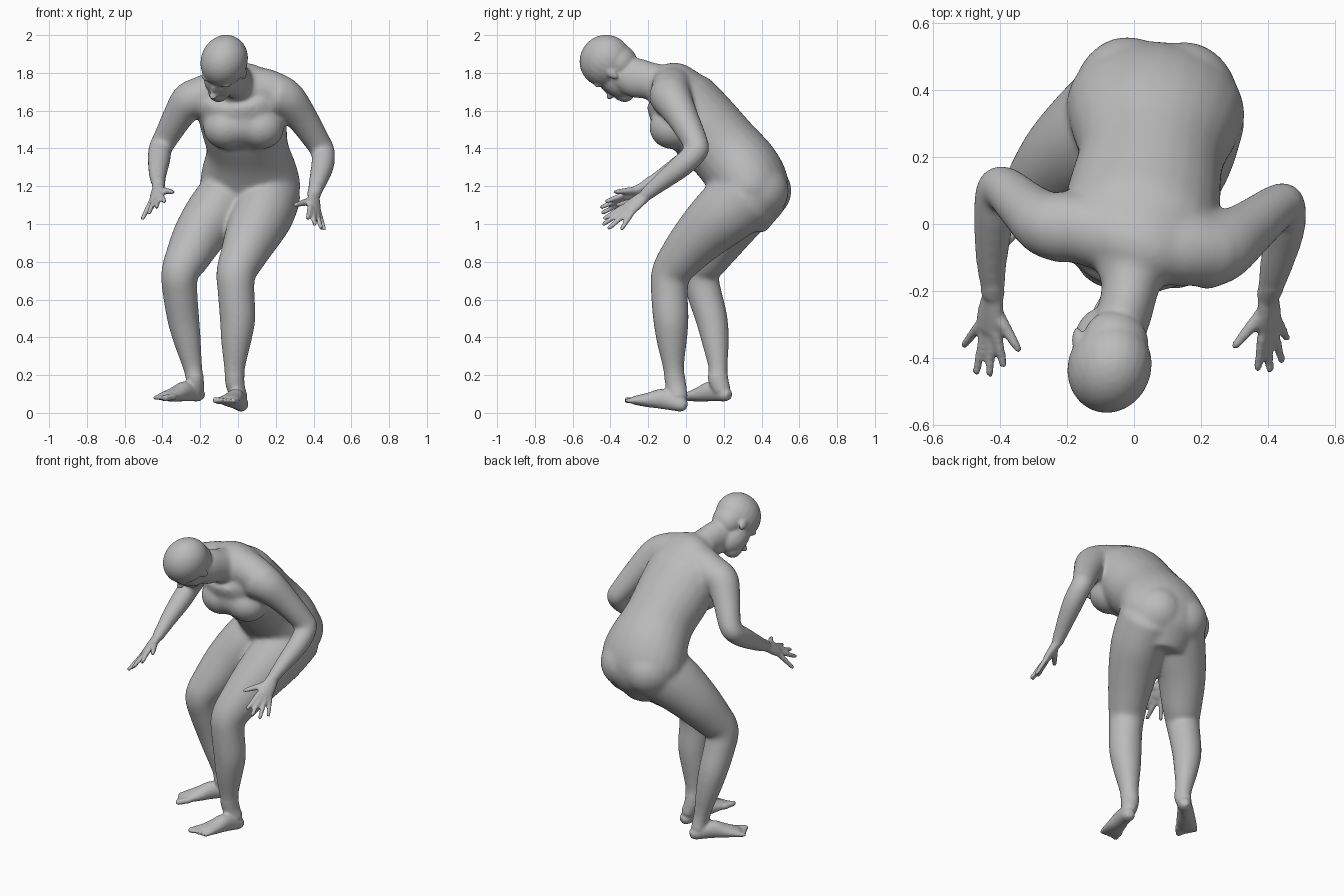
import bpy, bmesh, math
from mathutils import Vector, Matrix

old = bpy.data.objects.get("Cube")
if old:
    bpy.data.objects.remove(old, do_unlink=True)

skin = bpy.data.materials.new("plain_grey")
skin.use_nodes = True
GREY = (0.5, 0.5, 0.5, 1)
skin.diffuse_color = GREY
skin.node_tree.nodes["Principled BSDF"].inputs["Base Color"].default_value = GREY

bm = bmesh.new()
SIDES = 24
STEPS = 4


def ring(center, side, up, width, depth):
    verts = []
    for i in range(SIDES):
        a = math.tau * i / SIDES
        verts.append(bm.verts.new(center + side * width * math.cos(a) + up * depth * math.sin(a)))
    return verts


def refine(sections):
    """Smooth interpolation between the given sections."""
    rows = [Vector((*s[:4], s[-1])) for s in sections]
    last = len(rows) - 1
    result = []
    for i in range(last):
        a, b = rows[max(i - 1, 0)], rows[i]
        c, d = rows[i + 1], rows[min(i + 2, last)]
        for k in range(STEPS):
            t = k / STEPS
            result.append(b + (c - a) * (t / 2) + (a * 2 - b * 5 + c * 4 - d) * (t * t / 2)
                          + (b * 3 - a - c * 3 + d) * (t ** 3 / 2))
    return result + [rows[-1]]


def loft(sections, side=(1, 0, 0)):
    """Skin rounded ellipse sections (x, y, z, half width, half depth) along a path."""
    side = Vector(side)
    rows = refine(sections)
    pts = [Vector(r[:3]) for r in rows]
    rings = []
    last = len(pts) - 1
    for i, p in enumerate(pts):
        tangent = (pts[min(i + 1, last)] - pts[max(i - 1, 0)]).normalized()
        across = (side - tangent * side.dot(tangent)).normalized()
        up = tangent.cross(across)
        w, d = rows[i][3], rows[i][4]
        bulge = tangent * min(w, d)
        if i == 0:
            rings.append(ring(p - bulge * 0.7, across, up, w * 0.6, d * 0.6))
        rings.append(ring(p, across, up, w, d))
        if i == last:
            rings.append(ring(p + bulge * 0.7, across, up, w * 0.6, d * 0.6))
    for a, b in zip(rings, rings[1:]):
        for i in range(SIDES):
            j = (i + 1) % SIDES
            bm.faces.new((a[i], a[j], b[j], b[i]))
    bm.faces.new(rings[0][::-1])
    bm.faces.new(rings[-1])


def ball(center, radii, basis=None):
    turn = basis.to_4x4() if basis else Matrix()
    m = Matrix.Translation(center) @ turn @ Matrix.Diagonal((*radii, 1))
    bmesh.ops.create_uvsphere(bm, u_segments=24, v_segments=16, radius=1, matrix=m)


# Torso, from the base of the neck to the crotch
loft([(-.02, -.14, 1.76, .11, .08), (0, -.085, 1.735, .19, .14),
      (.01, -.03, 1.655, .235, .19), (.03, .08, 1.53, .23, .2),
      (.05, .2, 1.40, .218, .197), (.06, .30, 1.28, .255, .205),
      (.065, .35, 1.18, .265, .198), (.06, .34, 1.09, .21, .17)], (1, -.12, 0))

# Shoulder girdle, chest and buttocks
loft([(-.23, 0, 1.665, .1), (-.12, -.02, 1.70, .11), (.02, -.06, 1.72, .115),
      (.14, -.075, 1.715, .11), (.25, -.08, 1.67, .105)], (0, 1, 0))
ball((.02, -.075, 1.6), (.2, .105, .13))
ball((.03, -.045, 1.525), (.215, .145, .125))
for x in (-.06, .12):
    ball((x, -.07, 1.51), (.125, .125, .115))
for x, y in ((-.02, .37), (.15, .355)):
    ball((x, y, 1.175), (.165, .19, .165))

# Neck
loft([(-.065, -.36, 1.80, .085), (-.03, -.27, 1.775, .082, .104),
      (-.01, -.18, 1.755, .088, .1), (0, -.08, 1.71, .13)])

# Head, in its own frame: left, face direction, crown direction
crown = Vector((0, -.8, .6)).normalized()
face = Vector((-.4, -.55, -.73)).normalized()
left = crown.cross(face)
frame = Matrix((left, face, crown)).transposed()
skull = Vector((-.073, -.427, 1.864))


def head_part(place, radii):
    ball(skull + frame @ Vector(place), radii, frame)


head_part((0, 0, 0), (.123, .143, .135))
head_part((0, -.045, -.06), (.1, .09, .1))         # back of the skull
head_part((0, .035, -.11), (.094, .096, .12))      # cheeks and jaw
head_part((0, .075, -.185), (.055, .055, .05))     # chin
head_part((0, .124, -.1), (.016, .022, .045))      # nose bridge
head_part((0, .142, -.132), (.022, .026, .018))    # nose tip
head_part((0, .118, -.17), (.034, .018, .018))     # lips
for s in (-1, 1):
    head_part((s * .045, .112, -.045), (.04, .018, .014))  # brow
    head_part((s * .112, -.01, -.07), (.011, .024, .036))  # ear


def hand(wrist, tips, knuckle_mid, thumb):
    """Palm, four fingers and a thumb."""
    wrist, thumb = Vector(wrist), Vector(thumb)
    tips = [Vector(t) for t in tips]
    mid = Vector(knuckle_mid)
    across = (tips[0] - tips[-1]).normalized()
    loft([(*wrist, .034, .028), (*wrist.lerp(mid, .55), .046, .025),
          (*mid, .048, .021)], across)
    for i, tip in enumerate(tips):
        base = mid + across * (.036 - .024 * i)
        loft([(*base, .016), (*base.lerp(tip, .5), .0145), (*base.lerp(tip, 1.02), .012)], across)
    root = wrist.lerp(mid, .3)
    loft([(*root, .022), (*root.lerp(thumb, .55), .018), (*thumb, .012)], across)


# Arms: shoulder, upper arm, elbow, forearm, wrist
loft([(-.2, -.01, 1.67, .11), (-.26, .0, 1.65, .1), (-.32, .045, 1.565, .082),
      (-.385, .105, 1.45, .067), (-.41, .1, 1.405, .063), (-.418, .02, 1.345, .062),
      (-.425, -.11, 1.26, .048), (-.42, -.21, 1.2, .035)], (1, .3, 0))
hand((-.42, -.21, 1.2), [(-.39, -.42, 1.12), (-.43, -.445, 1.09),
     (-.47, -.44, 1.06), (-.505, -.36, 1.03)], (-.435, -.315, 1.135), (-.345, -.375, 1.17))

loft([(.2, -.085, 1.68, .115), (.26, -.07, 1.655, .105), (.34, -.015, 1.56, .084),
      (.425, .05, 1.43, .068), (.45, .055, 1.385, .063), (.448, -.02, 1.31, .062),
      (.42, -.14, 1.215, .048), (.40, -.215, 1.15, .035)], (1, .3, 0))
hand((.40, -.215, 1.15), [(.37, -.43, 1.03), (.405, -.435, 1.0),
     (.44, -.405, .98), (.455, -.34, .975)], (.405, -.31, 1.075), (.30, -.365, 1.1))

# Legs: hip, thigh, knee, calf, ankle
loft([(.17, .33, 1.16, .165, .185), (.135, .21, 1.06, .163, .172), (.085, .1, .96, .15),
      (.03, -.01, .84, .124), (-.01, -.078, .74, .106), (-.01, -.088, .64, .098),
      (-.002, -.08, .5, .095), (-.01, -.075, .38, .081), (-.018, -.066, .24, .057),
      (-.015, -.054, .15, .05, .055), (.008, -.04, .08, .044, .05)])
loft([(-.04, .34, 1.16, .155, .18), (-.12, .265, 1.06, .155, .168), (-.2, .195, .95, .14, .145),
      (-.265, .12, .83, .12), (-.308, .075, .74, .1), (-.307, .095, .64, .093),
      (-.29, .135, .5, .086), (-.268, .155, .38, .073), (-.24, .17, .24, .052),
      (-.228, .17, .18, .047, .054), (-.222, .19, .12, .043, .047)])


def foot(heel, toe, inner):
    """Flattened wedge with five toes; inner is the big-toe side."""
    heel, toe = Vector(heel), Vector(toe)
    along = toe - heel
    side = Vector((-along.y, along.x, 0)).normalized() * inner
    lift = Vector((0, 0, 1))
    loft([(*heel, .038, .038), (*(heel.lerp(toe, .3) + lift * .022), .046, .054),
          (*(heel.lerp(toe, .55) + lift * .01), .056, .04),
          (*heel.lerp(toe, .8), .064, .023)], side)
    for i in range(5):
        base = heel.lerp(toe, .76) + side * (.049 - .0245 * i)
        tip = base + along * (.22 - .025 * i) - lift * .004
        r = .019 if i == 0 else .014
        loft([(*base, r), (*tip, r * .9)], side)


foot((.02, -.022, .042), (-.075, -.335, .072), -1)
foot((-.208, .212, .097), (-.43, -.03, .082), 1)

bmesh.ops.recalc_face_normals(bm, faces=bm.faces)
mesh = bpy.data.meshes.new("body")
bm.to_mesh(mesh)
bm.free()
mesh.materials.append(skin)
body = bpy.data.objects.new("body", mesh)
bpy.context.collection.objects.link(body)
bpy.context.view_layer.objects.active = body
body.select_set(True)

# Fuse the parts into one surface
fuse = body.modifiers.new("fuse", 'REMESH')
fuse.mode = 'VOXEL'
fuse.voxel_size = .008
bpy.ops.object.modifier_apply(modifier="fuse")

# Blend the trunk and limbs strongly, the head, hands and feet lightly
trunk = body.vertex_groups.new(name="trunk")
trunk.add([v.index for v in body.data.vertices if v.co.y > -.2 and v.co.z > .2], 1, 'REPLACE')
for name, rounds, group in (("blend", 40, "trunk"), ("soften", 6, "")):
    smooth = body.modifiers.new(name, 'SMOOTH')
    smooth.factor = .5
    smooth.iterations = rounds
    smooth.vertex_group = group
    bpy.ops.object.modifier_apply(modifier=name)
bpy.ops.object.shade_smooth_by_angle(angle=math.radians(40))
